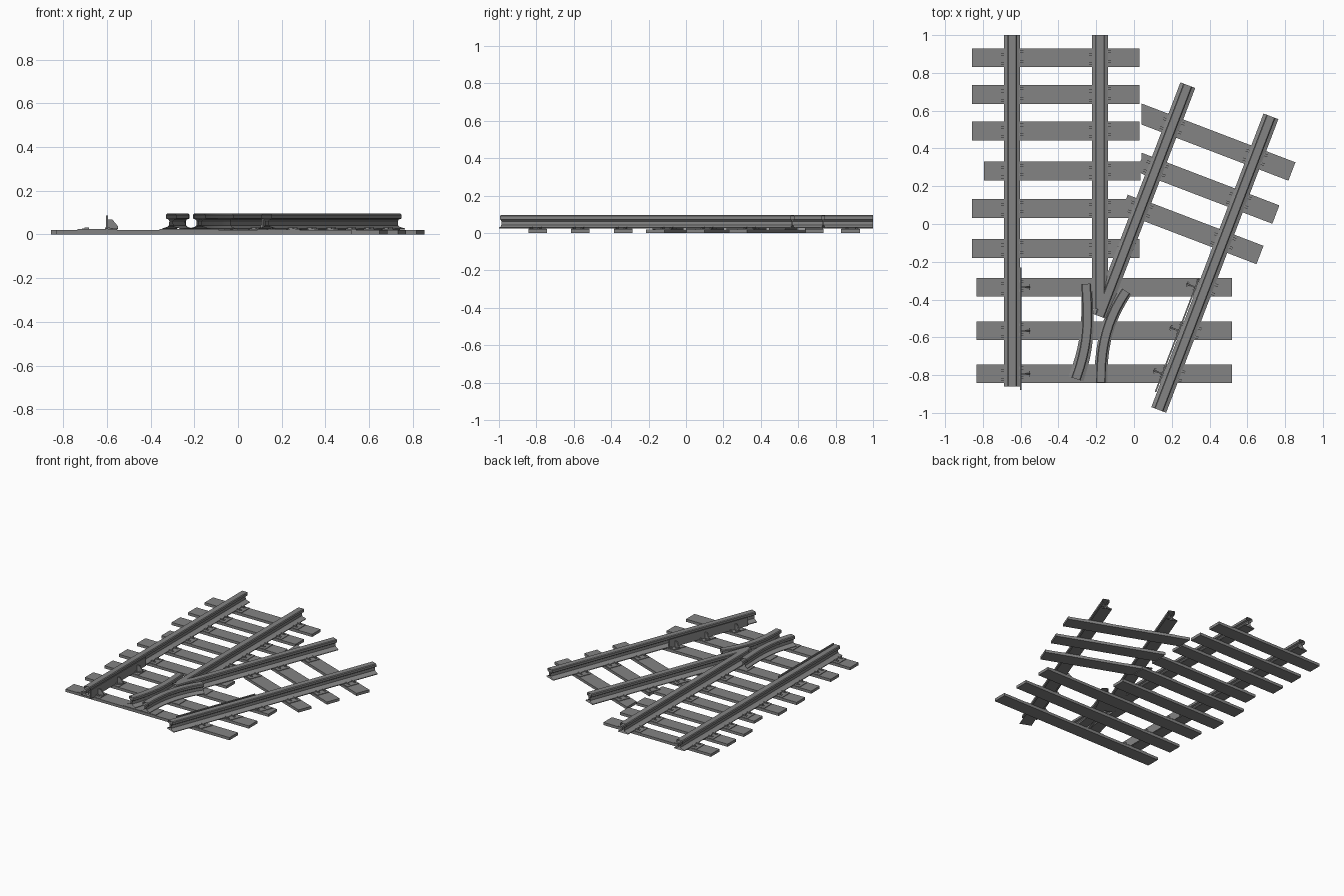
import bpy, bmesh
from mathutils import Vector
from mathutils.geometry import intersect_line_line

cube = bpy.data.objects.get("Cube")
if cube:
    bpy.data.objects.remove(cube, do_unlink=True)

steel = bpy.data.materials.new("weathered_grey")
steel.use_nodes = True
GREY = (0.23, 0.23, 0.23, 1)
steel.diffuse_color = GREY
steel.node_tree.nodes["Principled BSDF"].inputs["Base Color"].default_value = GREY


def finish(bm, name, smooth=False):
    bmesh.ops.recalc_face_normals(bm, faces=bm.faces)
    mesh = bpy.data.meshes.new(name)
    bm.to_mesh(mesh)
    bm.free()
    mesh.materials.append(steel)
    obj = bpy.data.objects.new(name, mesh)
    bpy.context.collection.objects.link(obj)
    if smooth:
        bpy.ops.object.select_all(action='DESELECT')
        obj.select_set(True)
        bpy.context.view_layer.objects.active = obj
        bpy.ops.object.shade_smooth_by_angle(angle=0.6)
    return obj


def prism(bm, corners, z0, z1):
    """Upright prism over a plan outline."""
    low = [bm.verts.new((c[0], c[1], z0)) for c in corners]
    top = [bm.verts.new((c[0], c[1], z1)) for c in corners]
    bm.faces.new(low[::-1])
    bm.faces.new(top)
    for i in range(len(low)):
        j = (i + 1) % len(low)
        bm.faces.new((low[i], low[j], top[j], top[i]))


def slab(bm, c, u, v, z0, z1):
    """Parallelogram block centred on c with half-axes u and v."""
    prism(bm, [c - u - v, c + u - v, c + u + v, c - u + v], z0, z1)


def rail(name, path, flange=None):
    """Open-ended rail section swept along a plan path."""
    pts = [Vector(p) for p in path]
    flange = flange or [0.042] * len(pts)
    bm = bmesh.new()
    rings = []
    for i, p in enumerate(pts):
        t = (pts[min(i + 1, len(pts) - 1)] - pts[max(i - 1, 0)]).normalized()
        side = Vector((t.y, -t.x))
        half = [(flange[i], 0.023), (flange[i], 0.028), (0.016, 0.035), (0.009, 0.042),
                (0.008, 0.062), (0.013, 0.069), (0.025, 0.073), (0.025, 0.09), (0.02, 0.095)]
        loop = half + [(-x, z) for x, z in reversed(half)]
        rings.append([bm.verts.new((p.x + side.x * x, p.y + side.y * x, z)) for x, z in loop])
    for a, b in zip(rings, rings[1:]):
        for k in range(len(a)):
            n = (k + 1) % len(a)
            bm.faces.new((a[k], a[n], b[n], b[k]))
    return finish(bm, name, True)


def curve(a, b, c, d, steps=10):
    """Cubic curve points between a and d."""
    a, b, c, d = map(Vector, (a, b, c, d))
    out = []
    for i in range(steps + 1):
        t = i / steps
        s = 1 - t
        out.append(a * s**3 + b * 3 * s * s * t + c * 3 * s * t * t + d * t**3)
    return out


X = Vector((1, 0))
Y = Vector((0, 1))
D = Vector((0.357, 0.934)).normalized()     # branch track direction
N = Vector((D.y, -D.x))                     # across the branch track
LEFT, INNER = -0.645, -0.18
FROG, OUTER = Vector((0.285, 0.735)), Vector((0.725, 0.57))

# Straight sleepers: y, left end, right end
straight = [(0.88, -0.857, 0.03), (0.685, -0.857, 0.03), (0.493, -0.857, 0.03),
            (0.28, -0.793, 0.035), (0.083, -0.857, 0.035), (-0.13, -0.857, 0.03),
            (-0.335, -0.833, 0.52), (-0.565, -0.833, 0.52), (-0.793, -0.833, 0.52)]
for y, x0, x1 in straight:
    bm = bmesh.new()
    slab(bm, Vector(((x0 + x1) / 2, y)), X * (x1 - x0) / 2, Y * 0.05, 0, 0.02)
    finish(bm, "sleeper")

# Angled sleepers with the inner end cut square to the main track
angled = [Vector((0.836, 0.278)), Vector((0.751, 0.05)), Vector((0.667, -0.164))]
for end in angled:
    bm = bmesh.new()
    corners = []
    for s in (-1, 1):
        e = end + D * 0.052 * s
        inner = e - N * ((e.x - 0.04) / N.x)
        corners += [inner, e] if s < 0 else [e, inner]
    prism(bm, corners, 0, 0.0198)
    finish(bm, "angled_sleeper")


def crossing(p, d, q, e):
    hit = intersect_line_line(p.to_3d(), (p + d).to_3d(), q.to_3d(), (q + e).to_3d())
    return hit[0].to_2d()


def fastening(c, across, along, reach=0.09):
    """Tie plate with spikes on both sides of the rail."""
    normal = Vector((along.y, -along.x))
    v = along * (0.048 / max(abs(along.dot(Vector((-across.y, across.x)))), 0.1))
    bm = bmesh.new()
    slab(bm, c, across * reach / abs(across.dot(normal)), v, 0.0195, 0.024)
    finish(bm, "tie_plate")
    bm = bmesh.new()
    for s in (-1, 1):
        for t in (-0.025, 0.025):
            p = c + normal * 0.048 * s + along * (t + 0.006 * s)
            slab(bm, p, normal * 0.011, along * 0.007, 0.023, 0.033)
            slab(bm, p + normal * 0.016 * s, normal * 0.006, along * 0.005, 0.023, 0.028)
    finish(bm, "rail_spikes")


for y, x0, x1 in straight:
    fastening(Vector((LEFT, y)), X, Y)
    if y > -0.2:
        fastening(Vector((INNER, y)), X, Y)
    else:
        fastening(crossing(OUTER, D, Vector((0, y)), X), X, D)
for end in angled:
    for start in (FROG, OUTER):
        fastening(crossing(start, D, end, N), N, D)

# Wide plates under the crossing nose
for y, x0, x1 in ((-0.335, -0.3, 0.0), (-0.565, -0.33, -0.06), (-0.793, -0.36, -0.09)):
    bm = bmesh.new()
    slab(bm, Vector(((x0 + x1) / 2, y)), X * (x1 - x0) / 2, Y * 0.048, 0.0195, 0.024)
    finish(bm, "crossing_plate")

# Running rails
rail("left_rail", [(LEFT, 1), (LEFT, -0.86)])
rail("inner_rail", [(INNER, 1), (INNER, -0.45)])
rail("branch_inner_rail", [FROG, FROG - D * 1.31])
rail("branch_outer_rail", [OUTER, OUTER - D * 1.664])

# Wing rails bending around the crossing nose
wing = curve((-0.254, -0.317), (-0.243, -0.5), (-0.235, -0.62), (-0.307, -0.82))
rail("left_wing_rail", wing, [0.027 + 0.0015 * i for i in range(len(wing))])
wing = curve((-0.042, -0.355), (-0.14, -0.5), (-0.178, -0.64), (-0.175, -0.84))
rail("right_wing_rail", wing, [0.034] * len(wing))


def guard(name, start, end, side, feet):
    """Thin check plate with triangular braces."""
    along = (end - start).normalized()
    bm = bmesh.new()
    slab(bm, (start + end) / 2, side * 0.004, (end - start) / 2, 0.024, 0.088)
    finish(bm, name)
    for c in feet:
        bm = bmesh.new()
        outline = [(0, 0.024), (0.05, 0.024), (0.05, 0.038), (0.025, 0.068), (0, 0.068)]
        faces = []
        for s in (-1, 1):
            ring = []
            for o, z in outline:
                p = c + side * o + along * 0.004 * s
                ring.append(bm.verts.new((p.x, p.y, z)))
            bm.faces.new(ring)
            faces.append(ring)
        a, b = faces
        for i in range(len(a)):
            j = (i + 1) % len(a)
            bm.faces.new((a[i], a[j], b[j], b[i]))
        slab(bm, c + side * 0.035, side * 0.014, along * 0.014, 0.023, 0.029)
        finish(bm, "guard_brace")


ys = [y for y, x0, x1 in straight if y < -0.2]
guard("left_guard", Vector((-0.6, -0.23)), Vector((-0.6, -0.88)), X,
      [Vector((-0.6, y)) for y in ys])
base = OUTER - N * 0.05
spot = [crossing(base, D, Vector((0, y)), X) for y in (-0.29, -0.89)]
guard("branch_guard", spot[0], spot[1], -N,
      [crossing(base, D, Vector((0, y)), X) for y in ys])
